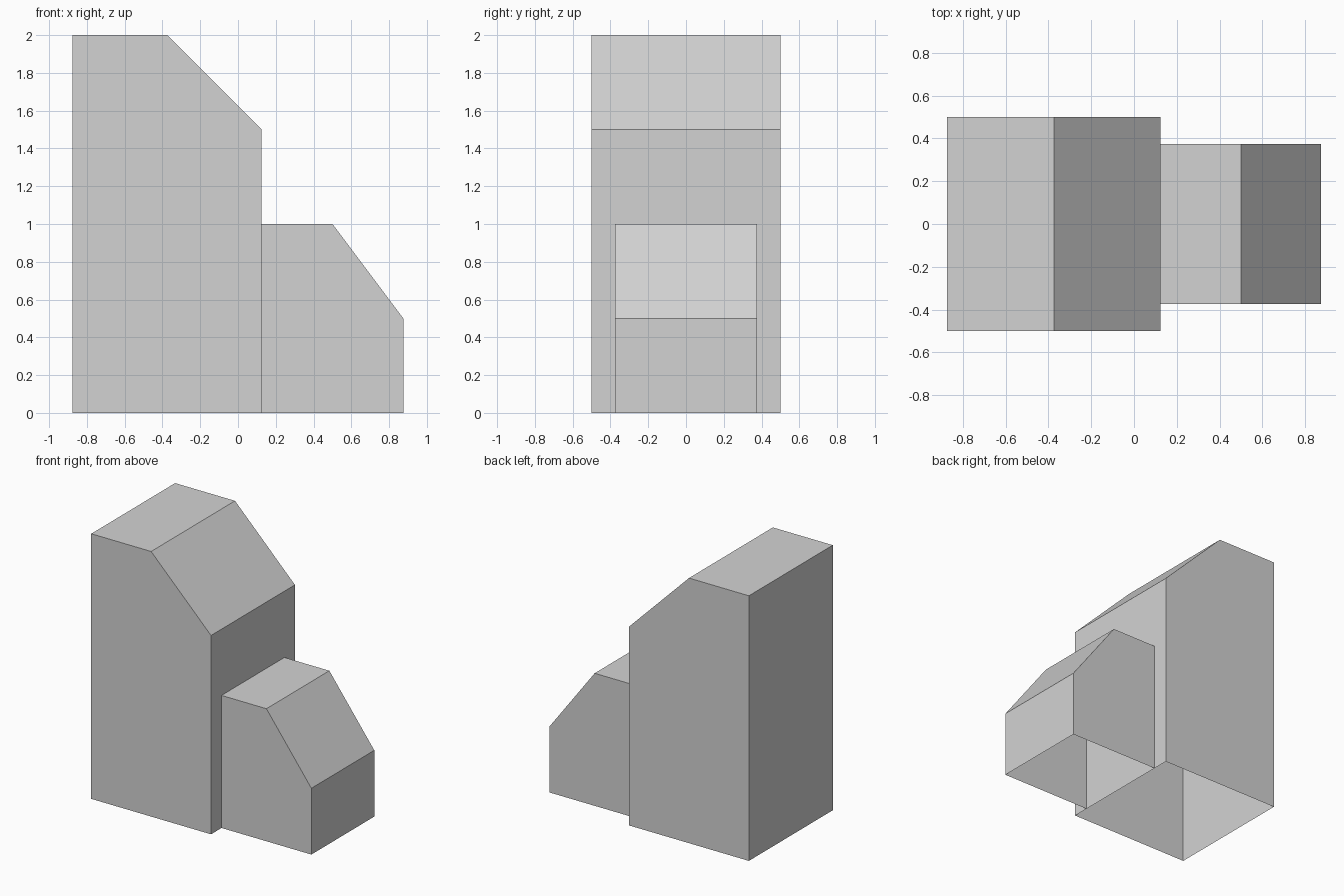
import bpy
import bmesh

cube = bpy.data.objects.get("Cube")
if cube:
    bpy.data.objects.remove(cube, do_unlink=True)

# Single flat grey
grey = bpy.data.materials.new("light_grey")
grey.use_nodes = True
colour = (0.65, 0.65, 0.65, 1)
grey.diffuse_color = colour
grey.node_tree.nodes["Principled BSDF"].inputs["Base Color"].default_value = colour


def sloped_block(name, x0, x1, ridge, eave, top, half_depth, inner_wall):
    """Open-bottomed shell: flat top from x0 to ridge, then a slope down to eave at x1."""
    profile = [(x0, 0), (x0, top), (ridge, top), (x1, eave), (x1, 0)]
    bm = bmesh.new()
    front, back = [[bm.verts.new((x, y, z)) for x, z in profile]
                   for y in (-half_depth, half_depth)]
    bm.faces.new(reversed(front))
    bm.faces.new(back)
    # Walls and roof along the profile, leaving the underside open
    for i in range(0 if inner_wall else 1, len(profile) - 1):
        bm.faces.new((front[i], front[i + 1], back[i + 1], back[i]))
    bmesh.ops.recalc_face_normals(bm, faces=bm.faces)
    # Outward check: the flat top must face up
    bm.normal_update()
    roof = max(bm.faces, key=lambda f: f.calc_center_median().z)
    if roof.normal.z < 0:
        bmesh.ops.reverse_faces(bm, faces=bm.faces)
    mesh = bpy.data.meshes.new(name)
    bm.to_mesh(mesh)
    bm.free()
    mesh.materials.append(grey)
    obj = bpy.data.objects.new(name, mesh)
    bpy.context.collection.objects.link(obj)
    return obj


# Tall block, and the low block standing against its wall
sloped_block("tall_block", -0.875, 0.125, -0.375, 1.5, 2.0, 0.5, True)
sloped_block("low_block", 0.125, 0.875, 0.5, 0.5, 1.0, 0.375, False)
